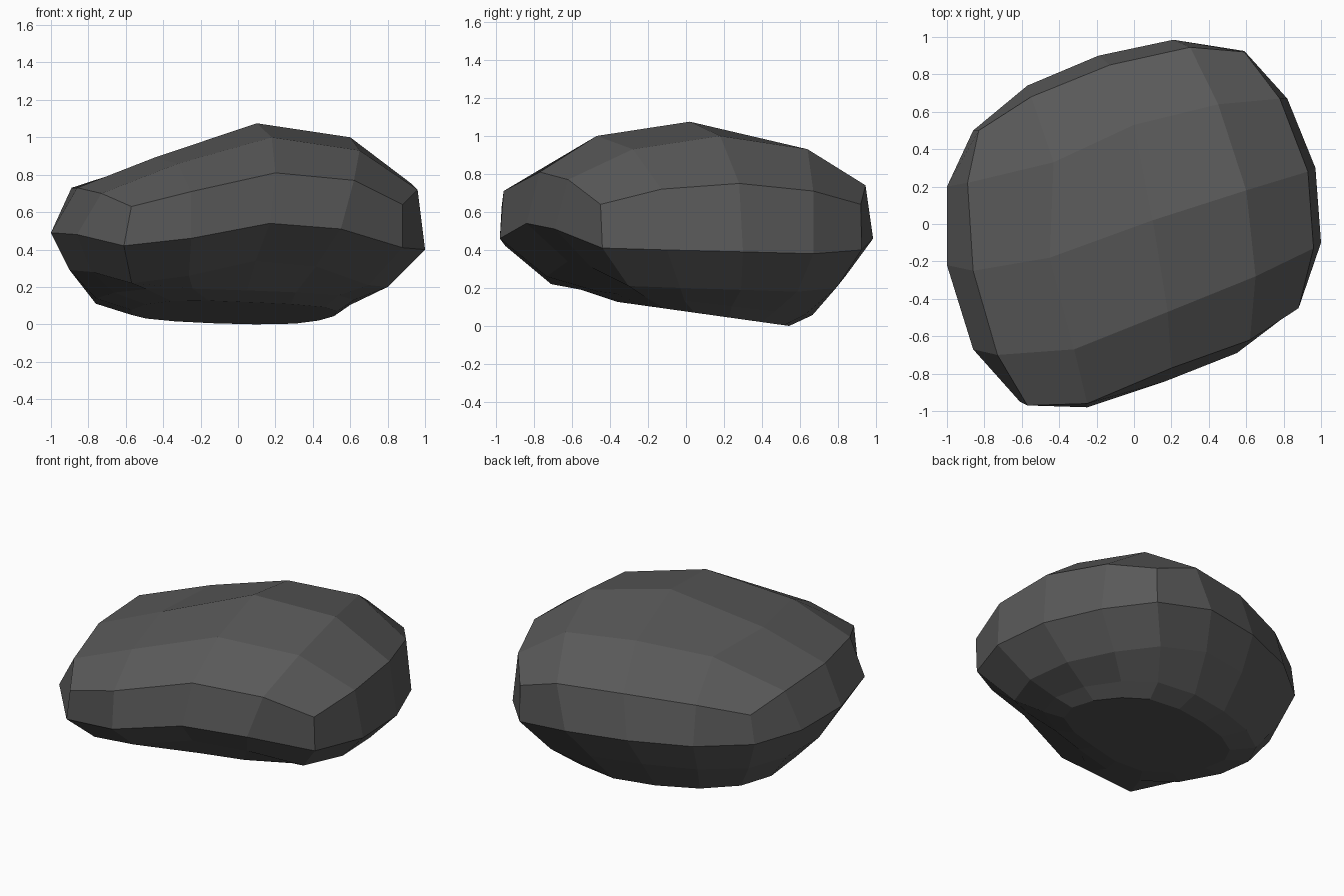
import bpy, bmesh

if "Cube" in bpy.data.objects:
    bpy.data.objects.remove(bpy.data.objects["Cube"])

# Two measured cross-sections, 16 points each, starting at the front left corner
waist = [(-.61, -.95, .42), (-.25, -.98, .46), (.17, -.84, .54), (.55, -.69, .51),
         (.88, -.44, .41), (1, -.10, .40), (.97, .30, .39), (.82, .67, .38),
         (.59, .925, .40), (.21, .985, .46), (-.19, .90, .47), (-.57, .74, .47),
         (-.86, .50, .47), (-1, .20, .49), (-1, -.22, .49), (-.86, -.67, .48)]
shoulder = [(-.57, -.97, .63), (-.25, -.96, .71), (.20, -.77, .81), (.62, -.62, .77),
            (.88, -.45, .64), (.96, -.13, .72), (.93, .28, .75), (.78, .67, .71),
            (.59, .92, .64), (.30, .945, .74), (-.13, .85, .75), (-.55, .68, .72),
            (-.83, .50, .66), (-.89, .22, .73), (-.86, -.25, .73), (-.73, -.70, .70)]
# Inner points of the crown, front row to back row
crown = [[(-.32, -.67, .86), (.18, -.47, 1.0), (.65, -.28, .93)],
         [(-.45, -.18, .89), (.10, .02, 1.075), (.60, .18, 1.0)],
         [(-.43, .33, .88), (0, .53, .95), (.45, .64, .93)]]


def shrink(ring, sx, ox, sy, oy, height):
    """Scaled copy of a ring, with its height given by a function."""
    pts = [(x * sx + ox, y * sy + oy, z) for x, y, z in ring]
    return [(x, y, height(y, z)) for x, y, z in pts]


# The underside tapers in three steps and slopes down towards the back
rings = [shoulder, waist,
         shrink(waist, .85, -.05, .80, .05, lambda y, z: z - .20),
         shrink(waist, .69, -.07, .62, .055, lambda y, z: .13 - .11 * y),
         shrink(waist, .55, -.02, .46, .09, lambda y, z: .076 - .14 * y)]

bm = bmesh.new()
loops = [[bm.verts.new(p) for p in r] for r in rings]

# Side bands
for a, b in zip(loops, loops[1:]):
    for k in range(16):
        n = (k + 1) % 16
        bm.faces.new((a[k], b[k], b[n], a[n]))


def cap(loop, inner=None):
    """Fill a 16-point loop with a 4 x 4 patch of quads."""
    g = {}
    for i in range(5):
        g[i, 0], g[4, i] = loop[i], loop[4 + i]
        g[i, 4], g[0, i] = loop[12 - i], loop[(16 - i) % 16]
    for i in range(1, 4):
        for j in range(1, 4):
            if inner:
                p = inner[j - 1][i - 1]
            else:
                u, v = i / 4, j / 4
                c = lambda a, b: g[a, b].co
                p = (c(0, j) * (1 - u) + c(4, j) * u + c(i, 0) * (1 - v) + c(i, 4) * v
                     - c(0, 0) * (1 - u) * (1 - v) - c(4, 0) * u * (1 - v)
                     - c(0, 4) * (1 - u) * v - c(4, 4) * u * v)
            g[i, j] = bm.verts.new(p)
    for i in range(4):
        for j in range(4):
            bm.faces.new((g[i, j], g[i + 1, j], g[i + 1, j + 1], g[i, j + 1]))


cap(loops[0], crown)
cap(loops[-1])
bmesh.ops.recalc_face_normals(bm, faces=bm.faces)

# Rest on the ground
low = min(v.co.z for v in bm.verts)
for v in bm.verts:
    v.co.z -= low

mesh = bpy.data.meshes.new("rock")
bm.to_mesh(mesh)
bm.free()
rock = bpy.data.objects.new("rock", mesh)
bpy.context.collection.objects.link(rock)

# Dark stone
stone = bpy.data.materials.new("dark_stone")
stone.diffuse_color = (.1, .1, .1, 1)
stone.use_nodes = True
stone.node_tree.nodes["Principled BSDF"].inputs["Base Color"].default_value = stone.diffuse_color
mesh.materials.append(stone)
